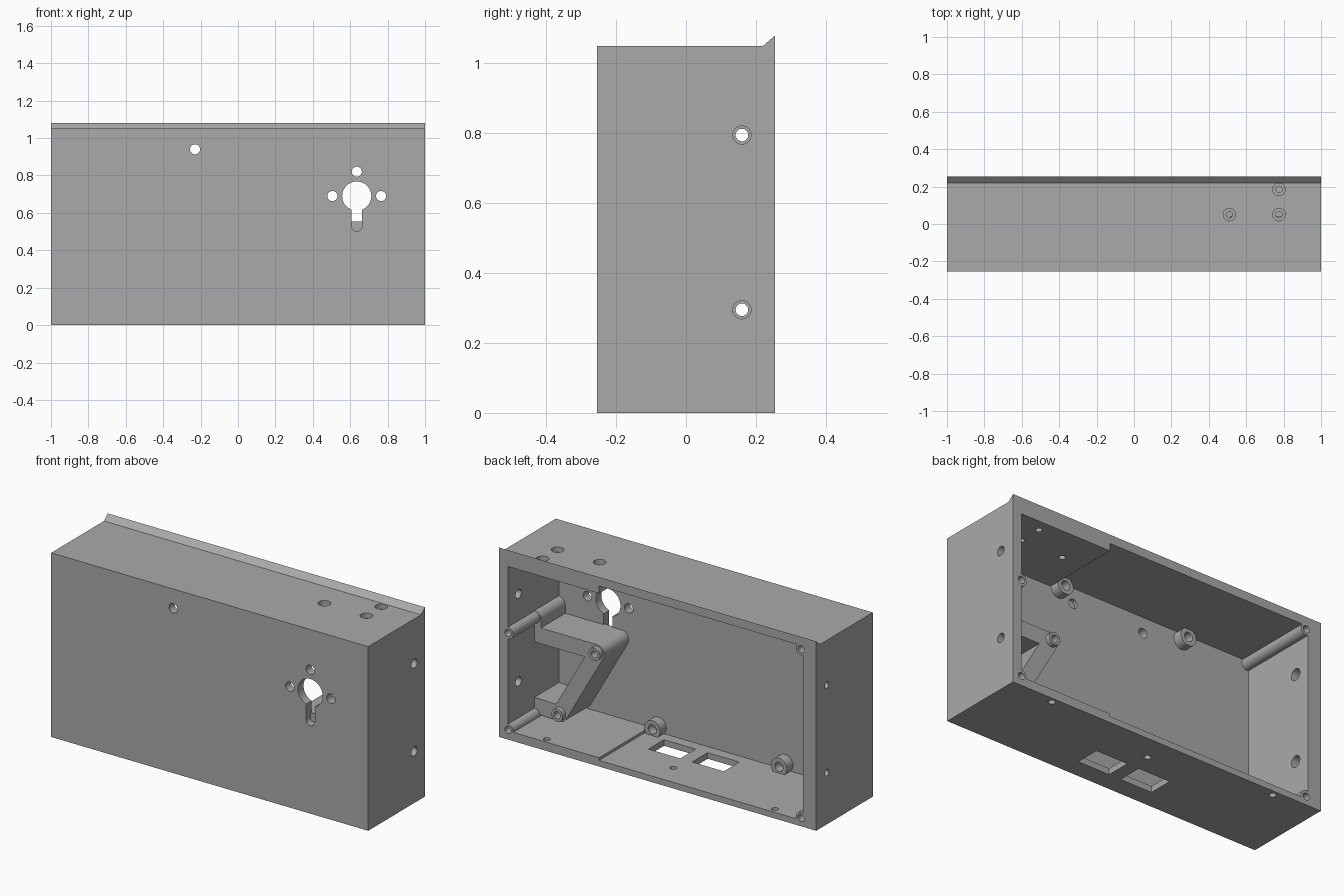
import bpy, bmesh, math
from mathutils import Matrix, Vector

cube = bpy.data.objects.get("Cube")
if cube:
    bpy.data.objects.remove(cube, do_unlink=True)

# Single painted grey
grey = bpy.data.materials.new("plain grey")
grey.use_nodes = True
colour = (0.4, 0.4, 0.4, 1)
grey.diffuse_color = colour
grey.node_tree.nodes["Principled BSDF"].inputs["Base Color"].default_value = colour

BACK, WALL = 0.255, -0.205   # rear rim and inside of the front wall


def finish(name, bm):
    bmesh.ops.recalc_face_normals(bm, faces=bm.faces)
    mesh = bpy.data.meshes.new(name)
    bm.to_mesh(mesh)
    bm.free()
    ob = bpy.data.objects.new(name, mesh)
    bpy.context.collection.objects.link(ob)
    mesh.materials.append(grey)
    return ob


def box(name, lo, hi):
    bm = bmesh.new()
    lo, hi = Vector(lo), Vector(hi)
    bmesh.ops.create_cube(bm, size=1, matrix=Matrix.Translation((lo + hi) / 2)
                          @ Matrix.Diagonal((*(hi - lo), 1)))
    return finish(name, bm)


def prism(name, profile, start, end, axis="y"):
    """Extrude a closed 2D profile along an axis."""
    place = {"x": lambda u, v, t: (t, u, v),
             "y": lambda u, v, t: (u, t, v),
             "z": lambda u, v, t: (u, v, t)}[axis]
    bm = bmesh.new()
    face = bm.faces.new([bm.verts.new(place(u, v, start)) for u, v in profile])
    new = bmesh.ops.extrude_face_region(bm, geom=[face])["geom"]
    move = Vector(place(0, 0, end - start))
    bmesh.ops.translate(bm, vec=move, verts=[g for g in new if isinstance(g, bmesh.types.BMVert)])
    return finish(name, bm)


def capsule(a, b, r, n=16):
    """Outline of a rounded bar from a to b; a circle when they meet."""
    ang = math.atan2(b[1] - a[1], b[0] - a[0])
    pts = []
    for centre, base in ((b, ang - math.pi / 2), (a, ang + math.pi / 2)):
        stop = n if a == b else n + 1
        pts += [(centre[0] + r * math.cos(base + math.pi * i / n),
                 centre[1] + r * math.sin(base + math.pi * i / n)) for i in range(stop)]
    return pts


def rod(name, centre, r, start, end, axis="y"):
    return prism(name, capsule(centre, centre, r), start, end, axis)


def combine(ob, tool, operation="DIFFERENCE"):
    """Apply a boolean and discard the tool."""
    tool.hide_render = True
    mod = ob.modifiers.new("bool", "BOOLEAN")
    mod.operation, mod.solver, mod.object = operation, "EXACT", tool
    graph = bpy.context.evaluated_depsgraph_get()
    mesh = bpy.data.meshes.new_from_object(ob.evaluated_get(graph))
    ob.modifiers.clear()
    ob.data = mesh
    bpy.data.objects.remove(tool, do_unlink=True)


def drill(ob, *args):
    combine(ob, rod("cutter", *args))


# Case with a slanted lip along the rear top edge
case = prism("case", [(-BACK, 0), (BACK, 0), (BACK, 1.08), (0.22, 1.05), (-BACK, 1.05)],
             -1, 1, "x")

# Cavity: thin-skinned on one part, thicker floor and ceiling on the other
combine(case, box("cutter", (-0.916, WALL, 0.035), (0.37, 0.3, 1.03)))
combine(case, box("cutter", (0.363, WALL, 0.05), (0.945, 0.3, 0.987)))

# Front wall: keyhole, its three screw holes and an indicator hole
key = (0.635, 0.69)
drill(case, key, 0.078, -0.3, -0.1)
combine(case, prism("cutter", capsule(key, (0.635, 0.53), 0.028), -0.3, -0.1))
for spot in ((0.635, 0.82), (0.505, 0.69), (0.765, 0.69), (-0.23, 0.94)):
    drill(case, spot, 0.027, -0.3, -0.1)
drill(case, (0.224, 0.94), 0.027, -0.225, -0.1)   # blind twin of the indicator hole

# Side walls: aligned pairs, stepped on the right-hand side
for z in (0.295, 0.795):
    drill(case, (0.16, z), 0.026, 0.9, 1.1, "x")
    drill(case, (0.16, z), 0.018, -1.1, -0.9, "x")
    drill(case, (0.16, z), 0.033, -0.965, -0.9, "x")

# Ceiling: counterbored holes
for spot in ((0.51, 0.05), (0.775, 0.05), (0.775, 0.185)):
    drill(case, spot, 0.017, 0.95, 1.1, "z")
    drill(case, spot, 0.033, 1.02, 1.1, "z")

# Floor: two connector windows and three screw holes
for x in (0.04, -0.235):
    combine(case, box("cutter", (x, -0.145, -0.1), (x + 0.2, -0.005, 0.1)))
for spot in ((0.722, 0.223), (0.004, 0.108), (-0.715, 0.22)):
    drill(case, spot, 0.018, -0.1, 0.1, "z")

parts = [case]

# Long screw posts for the rear cover
for i, spot in enumerate([(0.945, 0.607), (0.945, 0.054), (-0.906, 1.01), (-0.906, 0.048)]):
    post = rod(f"screw_post_{i + 1}", spot, 0.034, WALL - 0.01, BACK)
    for ob in (post, case):
        drill(ob, spot, 0.02, 0.1, 0.3)
    parts.append(post)

# Short circuit-board mounts along the floor and ceiling
for level, z in (("floor", 0.071), ("ceiling", 0.988)):
    for side, x in (("left", 0.318), ("right", -0.481)):
        mount = rod(f"{level}_mount_{side}", (x, z), 0.05, WALL - 0.01, -0.15)
        drill(mount, (x, z), 0.026, WALL + 0.005, -0.1)
        parts.append(mount)

# Bent bracket: rounded arms from the side wall meeting at two bosses
upper, lower = (0.55, 0.51), (0.784, 0.1)
arms = [((0.955, 0.51), upper), (upper, lower), (lower, (0.955, 0.105)),
        ((0.95, 0.6), (0.95, 0.51))]
bracket = None
for a, b in arms:
    arm = prism("bracket", capsule(a, b, 0.045), WALL - 0.01, 0.015)
    if bracket:
        combine(bracket, arm, "UNION")
    else:
        bracket = arm
for spot in (upper, lower):
    combine(bracket, rod("cutter", spot, 0.036, -0.05, 0.042), "UNION")
    drill(bracket, spot, 0.02, -0.06, 0.1)
parts.append(bracket)

# Smooth the round surfaces while keeping edges crisp
bpy.ops.object.select_all(action="DESELECT")
for ob in parts:
    ob.select_set(True)
bpy.context.view_layer.objects.active = case
bpy.ops.object.shade_smooth_by_angle(angle=math.radians(30))
